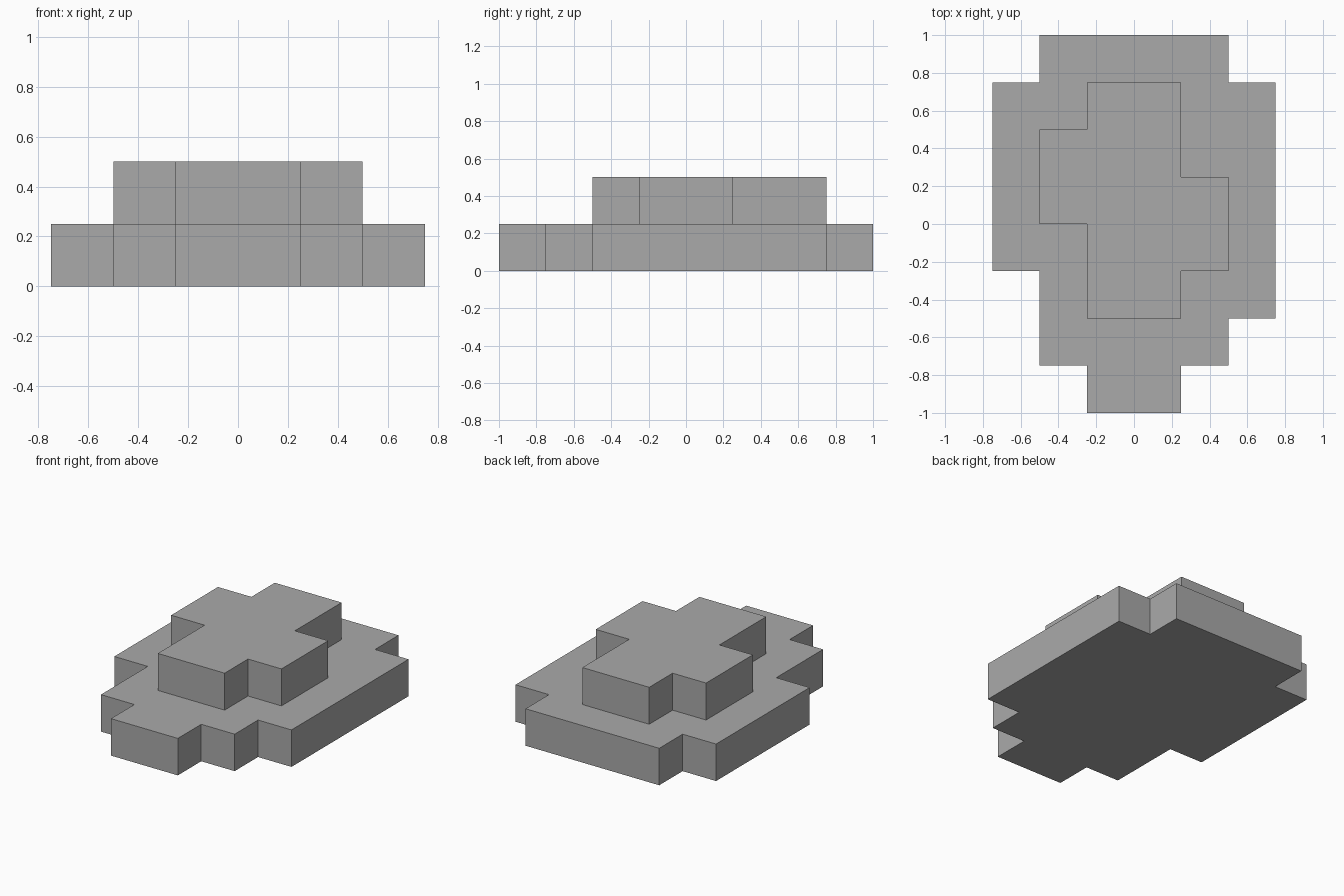
import bpy
import bmesh

cube = bpy.data.objects.get("Cube")
if cube:
    bpy.data.objects.remove(cube, do_unlink=True)

UNIT = 0.25  # one grid step; each tier is one step thick

# Single stone grey
GREY = (0.4, 0.4, 0.4, 1.0)
stone = bpy.data.materials.new("stone_grey")
stone.use_nodes = True
stone.diffuse_color = GREY
shader = next(n for n in stone.node_tree.nodes if n.type == 'BSDF_PRINCIPLED')
shader.inputs["Base Color"].default_value = GREY
shader.inputs["Roughness"].default_value = 0.9


def tier(name, outline, level):
    """Extrude a stepped outline, given in grid steps, into a flat slab."""
    bm = bmesh.new()
    floor = bm.faces.new([bm.verts.new((x * UNIT, y * UNIT, level * UNIT))
                          for x, y in outline])
    top = bmesh.ops.extrude_face_region(bm, geom=[floor], use_keep_orig=True)
    moved = [v for v in top["geom"] if isinstance(v, bmesh.types.BMVert)]
    bmesh.ops.translate(bm, verts=moved, vec=(0, 0, UNIT))
    bmesh.ops.recalc_face_normals(bm, faces=bm.faces)
    mesh = bpy.data.meshes.new(name)
    bm.to_mesh(mesh)
    bm.free()
    mesh.materials.append(stone)
    obj = bpy.data.objects.new(name, mesh)
    bpy.context.collection.objects.link(obj)
    return obj


# Wide lower slab with notched corners
tier("lower_slab", [(-1, -4), (1, -4), (1, -3), (2, -3), (2, -2), (3, -2),
                    (3, 3), (2, 3), (2, 4), (-2, 4), (-2, 3), (-3, 3),
                    (-3, -1), (-2, -1), (-2, -3), (-1, -3)], 0)

# Smaller upper slab with one offset lobe on each side
tier("upper_slab", [(-1, -2), (1, -2), (1, -1), (2, -1), (2, 1), (1, 1),
                    (1, 3), (-1, 3), (-1, 2), (-2, 2), (-2, 0), (-1, 0)], 1)
